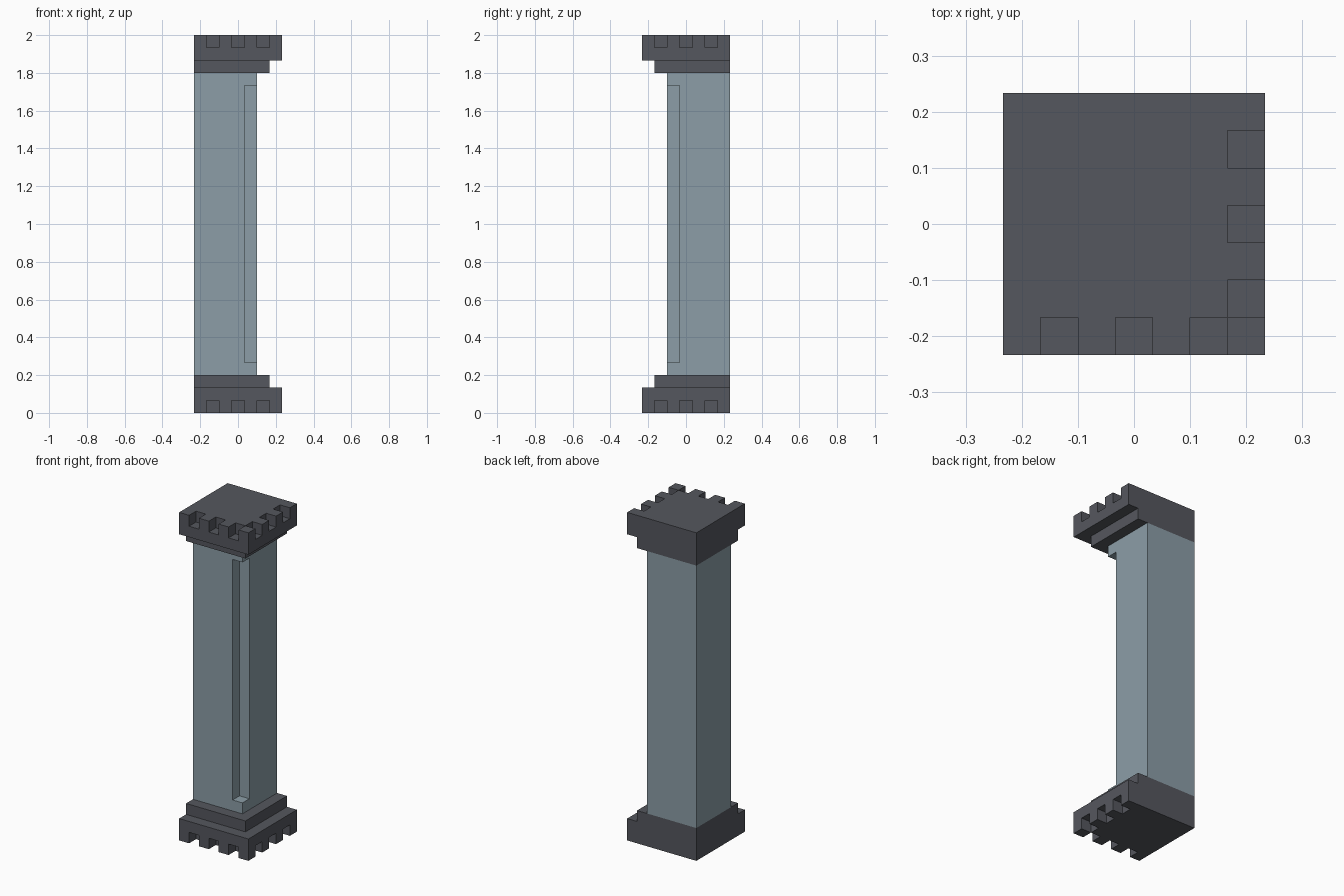
import bpy
import bmesh
import math

if "Cube" in bpy.data.objects:
    bpy.data.objects.remove(bpy.data.objects["Cube"], do_unlink=True)

STEP = 2 / 30    # block size: the pillar is 7 x 7 x 30 blocks
HALF = 3.5 * STEP


def srgb(*rgb):
    return tuple(((c / 255 + 0.055) / 1.055) ** 2.4 for c in rgb) + (1.0,)


def make_material(name, color):
    mat = bpy.data.materials.new(name)
    mat.use_nodes = True
    mat.diffuse_color = color
    mat.node_tree.nodes["Principled BSDF"].inputs["Base Color"].default_value = color
    return mat


def cells(xs, ys, zs):
    """All block positions in a box; each range is (start, end)."""
    return {(i, j, k) for i in range(*xs) for j in range(*ys) for k in range(*zs)}


def build(name, blocks, mat):
    """Skin the outside of a block set, then merge the flat areas."""
    bm = bmesh.new()
    for cell in blocks:
        for axis in range(3):
            for side in (0, 1):
                neighbour = list(cell)
                neighbour[axis] += 2 * side - 1
                if tuple(neighbour) in blocks:
                    continue
                ring = [(0, 0), (1, 0), (1, 1), (0, 1)]
                if side == 0:
                    ring.reverse()
                verts = []
                for u, v in ring:
                    p = list(cell)
                    p[axis] += side
                    p[(axis + 1) % 3] += u
                    p[(axis + 2) % 3] += v
                    verts.append(bm.verts.new((p[0] * STEP - HALF,
                                               p[1] * STEP - HALF,
                                               p[2] * STEP)))
                bm.faces.new(verts)
    bmesh.ops.remove_doubles(bm, verts=bm.verts, dist=0.001)
    bmesh.ops.dissolve_limit(bm, angle_limit=math.radians(1),
                             verts=bm.verts, edges=bm.edges)
    mesh = bpy.data.meshes.new(name)
    bm.to_mesh(mesh)
    bm.free()
    mesh.materials.append(mat)
    obj = bpy.data.objects.new(name, mesh)
    bpy.context.collection.objects.link(obj)
    return obj


dark = make_material("dark grey stone", srgb(85, 87, 94))
light = make_material("blue grey stone", srgb(140, 158, 167))

# Base: slab plus a smaller step, both flush with the back left corner
base = cells((0, 7), (0, 7), (0, 2)) | cells((0, 6), (1, 7), (2, 3))

# Notches along the front and the +x side
for n in (1, 3, 5):
    base -= {(n, 0, 0), (6, n, 0)}
build("base", base, dark)

# Cap: the base turned upside down
build("cap", {(i, j, 29 - k) for i, j, k in base}, dark)

# Shaft with a square groove in its exposed corner
shaft = cells((0, 5), (2, 7), (3, 27)) - cells((4, 5), (2, 3), (4, 26))
build("shaft", shaft, light)
